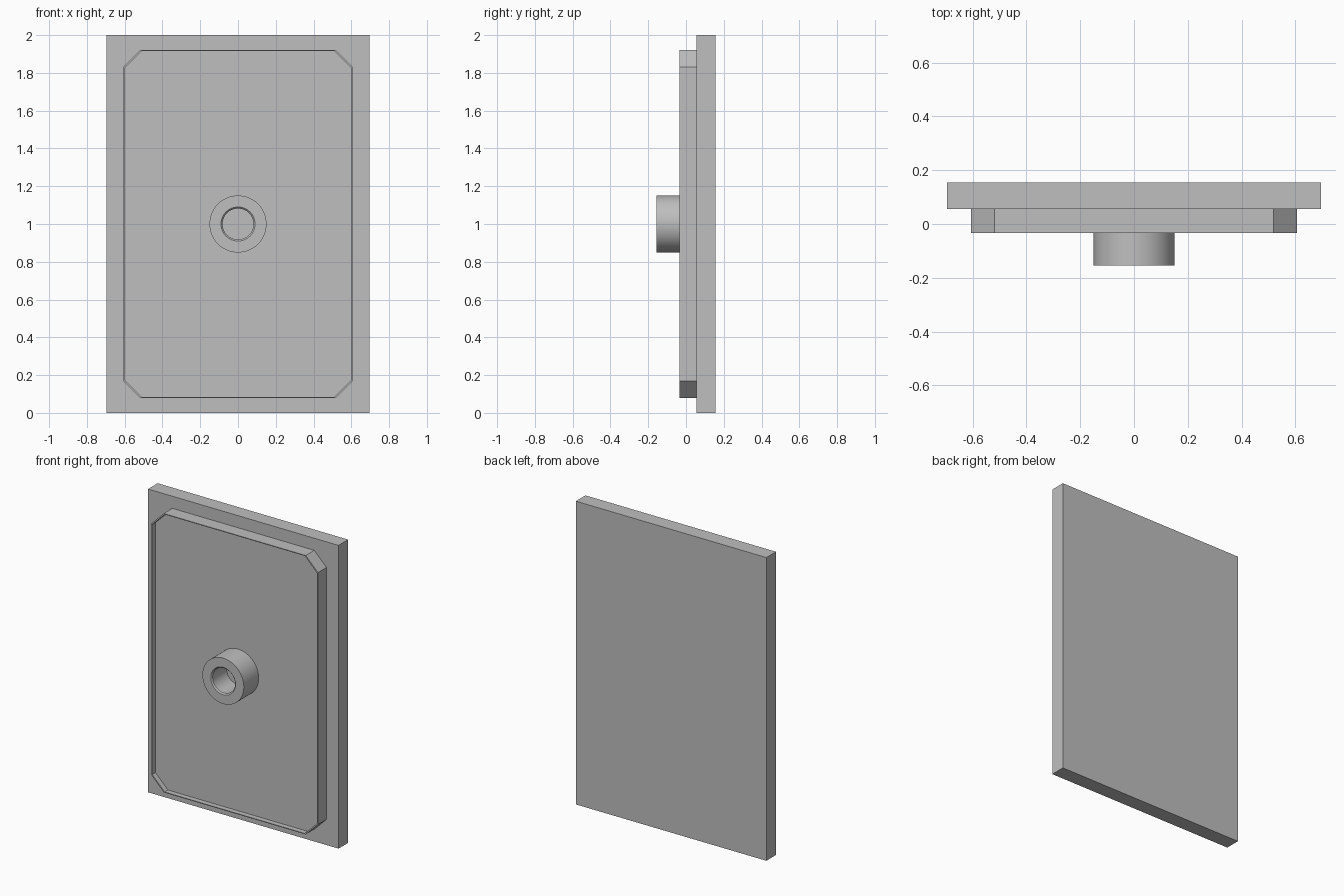
import bpy, bmesh, math

cube = bpy.data.objects.get("Cube")
if cube:
    bpy.data.objects.remove(cube, do_unlink=True)

grey = bpy.data.materials.new("plain_grey")
grey.use_nodes = True
COLOUR = (0.52, 0.52, 0.52, 1)
grey.diffuse_color = COLOUR
grey.node_tree.nodes["Principled BSDF"].inputs["Base Color"].default_value = COLOUR

MID_Z = 1.0


def rectangle(w, h, y):
    return [(x, y, MID_Z + z) for x, z in ((w, h), (-w, h), (-w, -h), (w, -h))]


def cut_rectangle(w, h, cut, y):
    """Rectangle with its four corners cut off."""
    a, b = w - cut, h - cut
    outline = [(w, b), (a, h), (-a, h), (-w, b), (-w, -b), (-a, -h), (a, -h), (w, -b)]
    return [(x, y, MID_Z + z) for x, z in outline]


def circle(r, y, sides=64):
    angles = [math.tau * i / sides for i in range(sides)]
    return [(r * math.cos(t), y, MID_Z + r * math.sin(t)) for t in angles]


def loft(name, rings, smooth=False):
    """Join a run of matching rings with faces and cap both ends."""
    bm = bmesh.new()
    loops = [[bm.verts.new(p) for p in ring] for ring in rings]
    for lower, upper in zip(loops, loops[1:]):
        n = len(lower)
        for i in range(n):
            j = (i + 1) % n
            bm.faces.new((lower[i], lower[j], upper[j], upper[i]))
    bm.faces.new(loops[0])
    bm.faces.new(loops[-1])
    bmesh.ops.recalc_face_normals(bm, faces=bm.faces)
    mesh = bpy.data.meshes.new(name)
    bm.to_mesh(mesh)
    bm.free()
    mesh.materials.append(grey)
    obj = bpy.data.objects.new(name, mesh)
    bpy.context.collection.objects.link(obj)
    if smooth:
        bpy.ops.object.select_all(action="DESELECT")
        obj.select_set(True)
        bpy.context.view_layer.objects.active = obj
        bpy.ops.object.shade_smooth_by_angle(angle=math.radians(30))
    return obj


# Flat rectangular slab at the back
BACK, SLAB_FRONT = 0.155, 0.055
loft("back_plate", [rectangle(0.695, 1, BACK), rectangle(0.695, 1, SLAB_FRONT)])

# Raised panel with cut corners, a thin rim and a shallow recess
RIM_FRONT, FLOOR = -0.034, 0.0
loft("front_panel", [
    cut_rectangle(0.607, 0.92, 0.089, SLAB_FRONT),
    cut_rectangle(0.607, 0.92, 0.089, RIM_FRONT),
    cut_rectangle(0.602, 0.915, 0.091, RIM_FRONT),
    cut_rectangle(0.602, 0.915, 0.091, FLOOR),
])

# Round hollow boss with a small chamfer at the mouth of its bore
MOUTH = -0.155
loft("centre_boss", [
    circle(0.151, FLOOR + 0.02),
    circle(0.151, MOUTH),
    circle(0.09, MOUTH),
    circle(0.082, MOUTH + 0.008),
    circle(0.082, FLOOR - 0.002),
], smooth=True)
